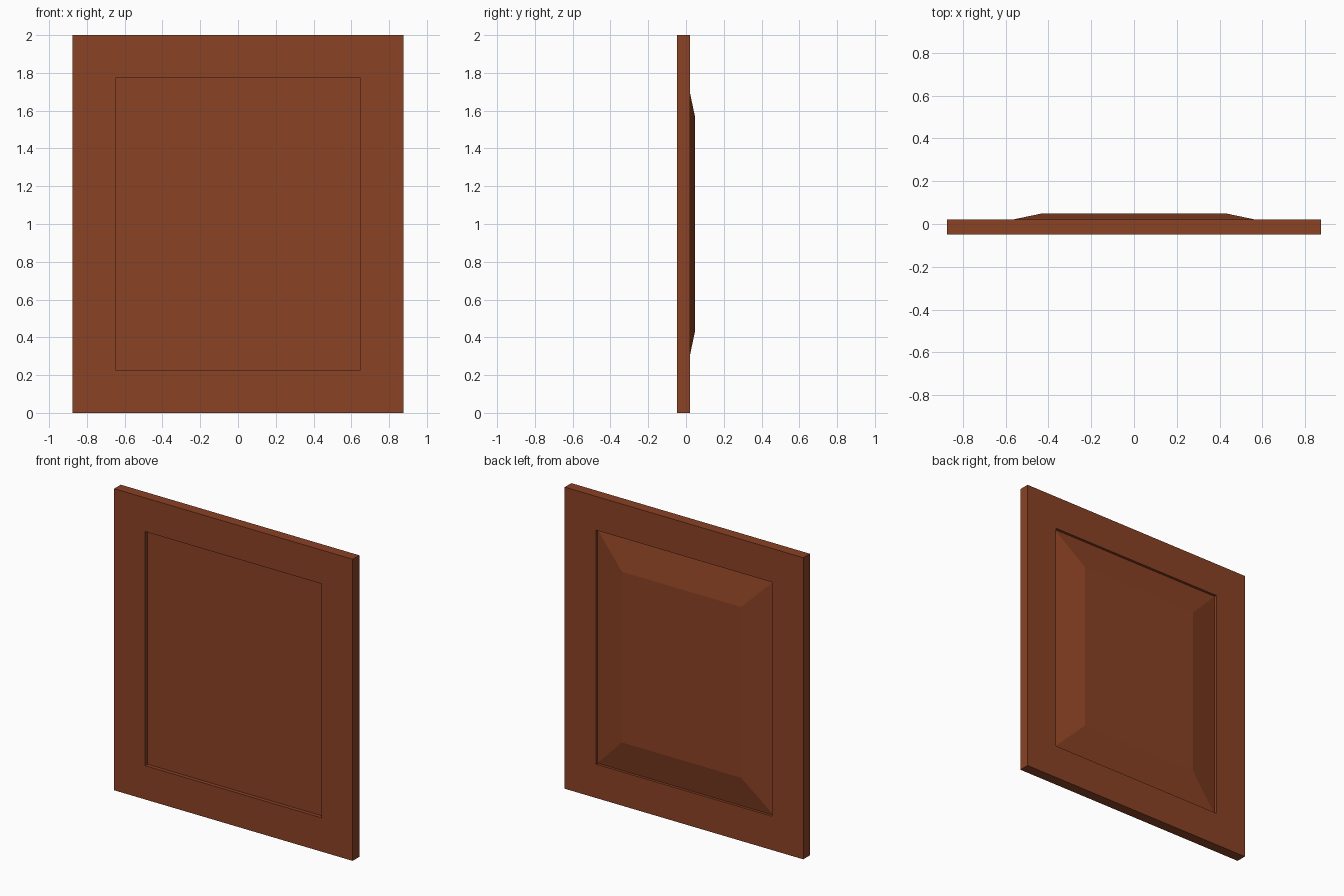
import bpy, bmesh

if "Cube" in bpy.data.objects:
    bpy.data.objects.remove(bpy.data.objects["Cube"])

wood = bpy.data.materials.new("reddish brown wood")
wood.diffuse_color = (0.255, 0.054, 0.018, 1)
wood.use_nodes = True
wood.node_tree.nodes["Principled BSDF"].inputs["Base Color"].default_value = wood.diffuse_color

ZC = 1.0                      # height of the door centre
OUT_X, OUT_Z = 0.875, 1.0     # half size of the frame
IN_X, IN_Z = 0.647, 0.776     # half size of the opening
BEVEL = 0.21                  # width of the sloped panel border


def loop(bm, hx, hz, y):
    """Rectangle of four vertices in the xz plane."""
    return [bm.verts.new((sx * hx, y, ZC + sz * hz))
            for sx, sz in ((-1, -1), (1, -1), (1, 1), (-1, 1))]


def bridge(bm, a, b):
    for i in range(4):
        j = (i + 1) % 4
        bm.faces.new((a[i], a[j], b[j], b[i]))


def finish(bm, name):
    bmesh.ops.recalc_face_normals(bm, faces=bm.faces[:])
    mesh = bpy.data.meshes.new(name)
    bm.to_mesh(mesh)
    bm.free()
    mesh.materials.append(wood)
    obj = bpy.data.objects.new(name, mesh)
    bpy.context.collection.objects.link(obj)
    return obj


# Outer frame: a closed rectangular ring
bm = bmesh.new()
rings = [loop(bm, OUT_X, OUT_Z, -0.048), loop(bm, OUT_X, OUT_Z, 0.021),
         loop(bm, IN_X, IN_Z, 0.021), loop(bm, IN_X, IN_Z, -0.048)]
for k in range(4):
    bridge(bm, rings[k], rings[(k + 1) % 4])
finish(bm, "door_frame")

# Raised panel: flat recessed front, sloped border on the back
bm = bmesh.new()
front = loop(bm, IN_X, IN_Z, -0.023)
edge = loop(bm, IN_X, IN_Z, 0.004)
field = loop(bm, IN_X - BEVEL, IN_Z - BEVEL, 0.048)
bm.faces.new(front)
bridge(bm, front, edge)
bridge(bm, edge, field)
bm.faces.new(field)
finish(bm, "raised_panel")
